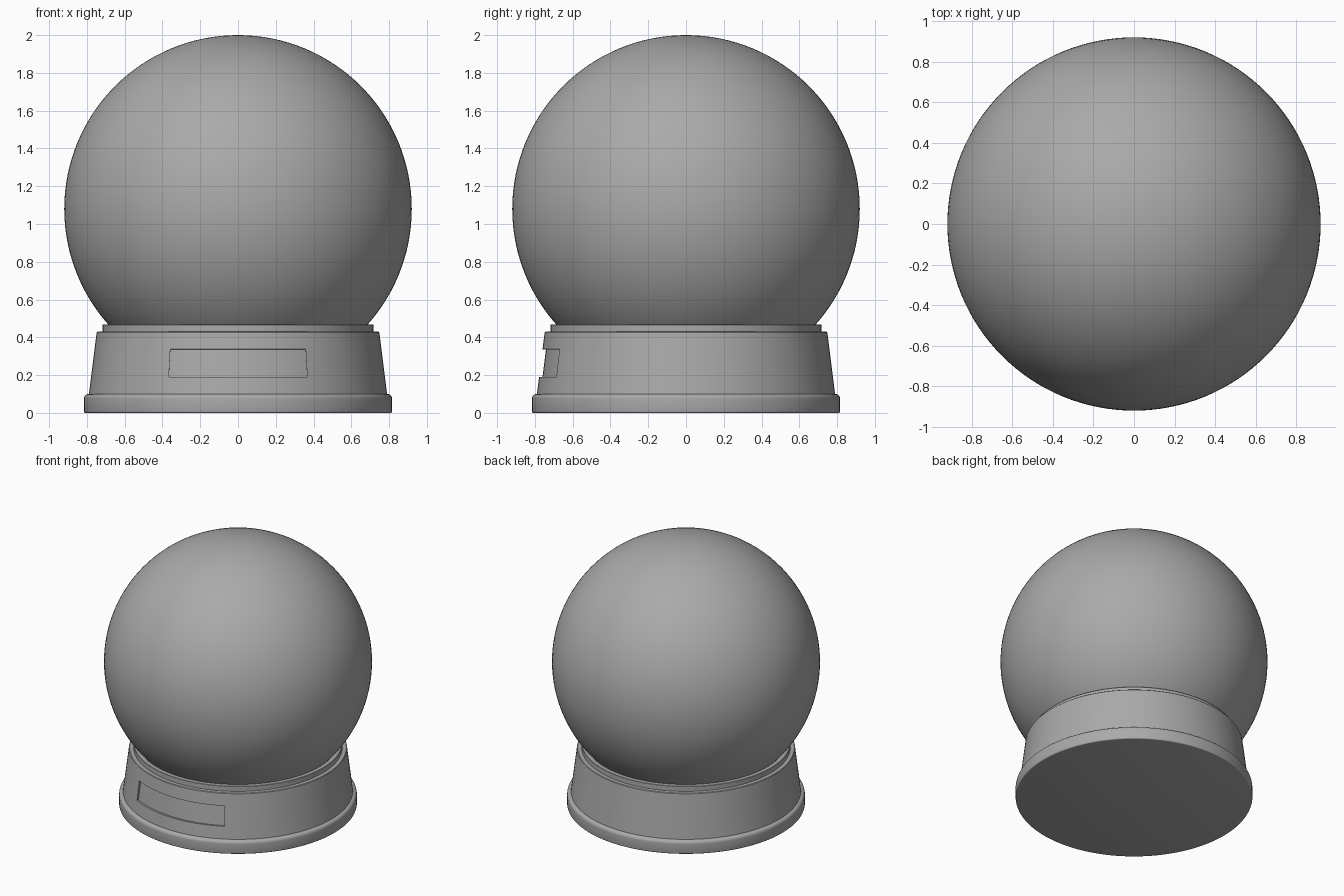
import bpy, bmesh, math

if "Cube" in bpy.data.objects:
    bpy.data.objects.remove(bpy.data.objects["Cube"])

SEG = 128  # sides of every turned part

# Dark grey shared by all parts
grey = bpy.data.materials.new("dark_grey")
grey.diffuse_color = (0.4, 0.4, 0.4, 1)
grey.use_nodes = True
grey.node_tree.nodes["Principled BSDF"].inputs["Base Color"].default_value = grey.diffuse_color


def lathe(name, profile, panel_cut=None):
    """Turn a bottom-to-top (radius, z) profile around z; optionally sink a panel."""
    bm = bmesh.new()
    rings, faces = [], {}
    for r, z in profile:
        if r < 1e-6:
            rings.append([bm.verts.new((0, 0, z))] * SEG)
            continue
        rings.append([bm.verts.new((r * math.cos(a), r * math.sin(a), z))
                      for a in (2 * math.pi * i / SEG - math.pi / 2 for i in range(SEG))])
    for k in range(len(rings) - 1):
        lo, hi = rings[k], rings[k + 1]
        for i in range(SEG):
            j = (i + 1) % SEG
            corners = list(dict.fromkeys((lo[i], lo[j], hi[j], hi[i])))
            faces[k, i] = bm.faces.new(corners)
    bm.normal_update()
    if panel_cut:
        row, half, offset = panel_cut
        panel = [faces[row, i % SEG] for i in range(-half, half)]
        bmesh.ops.inset_region(bm, faces=panel, thickness=0.0002, depth=0,
                               use_boundary=True, use_even_offset=True)
        verts = list({v for f in panel for v in f.verts})
        bmesh.ops.translate(bm, verts=verts, vec=offset)
    mesh = bpy.data.meshes.new(name)
    bm.to_mesh(mesh)
    bm.free()
    mesh.materials.append(grey)
    ob = bpy.data.objects.new(name, mesh)
    bpy.context.collection.objects.link(ob)
    bpy.ops.object.select_all(action='DESELECT')
    ob.select_set(True)
    bpy.context.view_layer.objects.active = ob
    bpy.ops.object.shade_smooth_by_angle(angle=math.radians(35))
    return ob


def arc(cr, cz, radius, a0, a1, n):
    """Points of an arc in the (radius, z) plane, angles in degrees."""
    return [(cr + radius * math.cos(math.radians(a0 + (a1 - a0) * t / n)),
             cz + radius * math.sin(math.radians(a0 + (a1 - a0) * t / n)))
            for t in range(n + 1)]


def body_r(z):
    return 0.789 - 0.041 * (z - 0.10) / 0.33


# Foot: flat disc with softened lower edge and rounder upper edge
lathe("base_foot", [(0, 0)]
      + arc(0.808, 0.008, 0.008, -90, 0, 3)
      + arc(0.791, 0.075, 0.025, 0, 90, 6)
      + [(0.70, 0.10)])

# Tapered body with a sunken curved plaque on the front
lathe("base_body", [(body_r(z), z) for z in (0.09, 0.191, 0.337, 0.426)]
      + [(0.744, 0.43), (0.69, 0.43)], panel_cut=(1, 10, (0, 0.018, -0.002)))

# Narrow collar holding the globe
lathe("globe_collar", [(0.717, 0.42), (0.717, 0.466), (0.715, 0.468), (0.66, 0.468)])

# Globe
lathe("globe", [(0, 0.16)] + arc(0, 1.08, 0.92, -90, 90, 64)[1:-1] + [(0, 2.0)])
